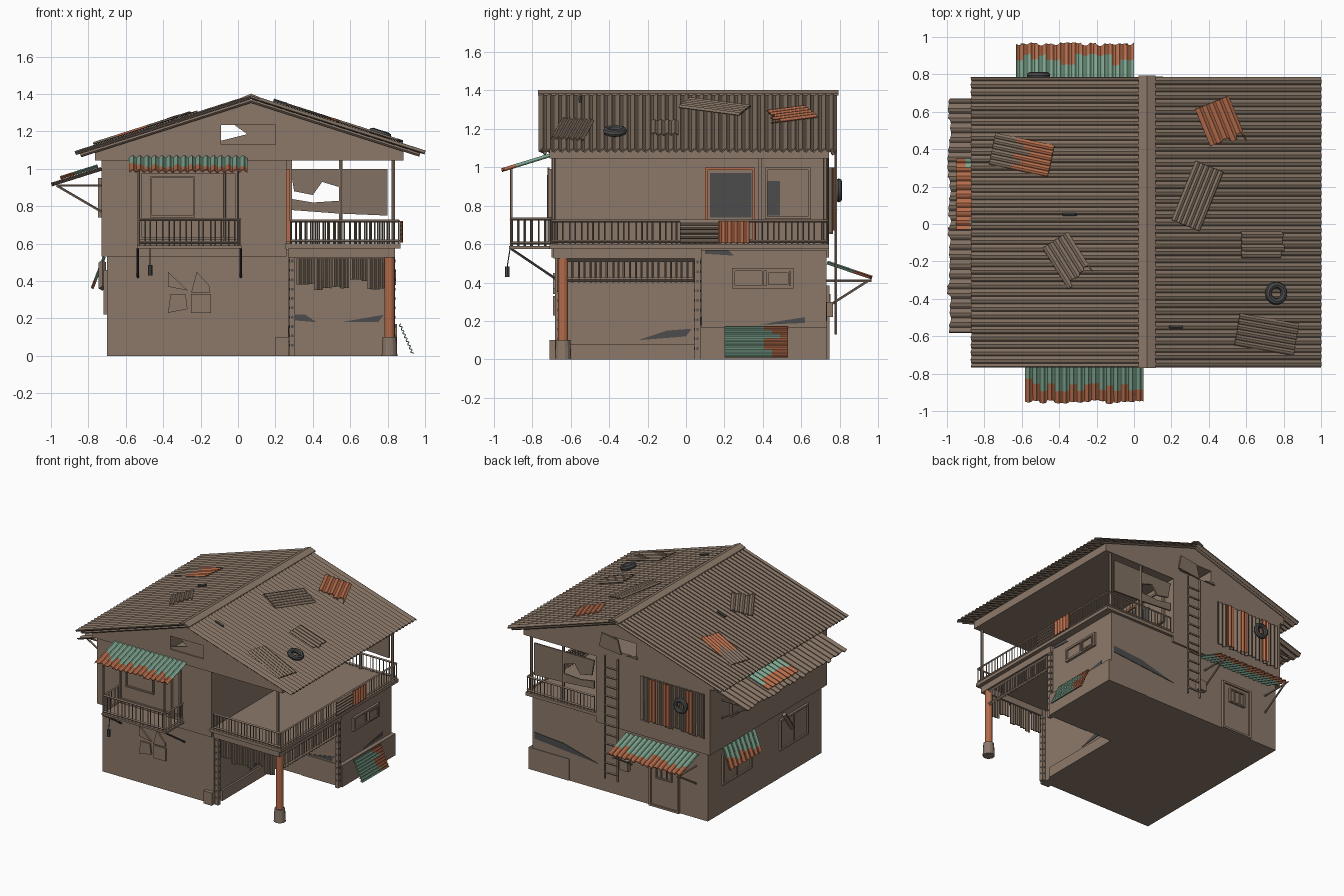
import bpy, bmesh, math, random
from mathutils import Vector as V, Matrix as M

if "Cube" in bpy.data.objects:
    bpy.data.objects.remove(bpy.data.objects["Cube"])
random.seed(4)

def material(name, r, g, b):
    m = bpy.data.materials.new(name)
    m.diffuse_color = [((c / 255 + .055) / 1.055) ** 2.4 for c in (r, g, b)] + [1]
    m.use_nodes = True
    m.node_tree.nodes["Principled BSDF"].inputs["Base Color"].default_value = m.diffuse_color
    return m
WALL = material("weathered_brown", 140, 121, 106)
TIN = material("roof_tin_brown", 130, 113, 98)
TEAL = material("faded_teal", 126, 165, 143)
RUST = material("rust_orange", 180, 108, 75)
DARK = material("charcoal", 76, 76, 77)

def finish(name, bm, *mats):
    bmesh.ops.recalc_face_normals(bm, faces=bm.faces)
    me = bpy.data.meshes.new(name)
    bm.to_mesh(me); bm.free()
    ob = bpy.data.objects.new(name, me)
    for m in mats: me.materials.append(m)
    bpy.context.collection.objects.link(ob)
    return ob

def boxes(name, mat, *bs):
    bm = bmesh.new()
    for x0, x1, y0, y1, z0, z1 in bs:
        bmesh.ops.create_cube(bm, size=1, matrix=M.Translation(((x0+x1)/2, (y0+y1)/2, (z0+z1)/2))
                              @ M.Diagonal((abs(x1-x0), abs(y1-y0), abs(z1-z0), 1)))
    return finish(name, bm, mat)

def bars(name, mat, r, *segs, n=5, r2=None):
    bm = bmesh.new()
    for p, q in segs:
        p, q = V(p), V(q)
        bmesh.ops.create_cone(bm, cap_ends=True, segments=n, radius1=r, radius2=r2 or r, depth=(q-p).length,
            matrix=M.Translation((p+q)/2) @ (q-p).to_track_quat('Z', 'Y').to_matrix().to_4x4())
    return finish(name, bm, mat)

def plates(name, mat, ax, at, d, *polys):
    # polygons extruded along x, y or z
    bm = bmesh.new()
    for poly in polys:
        vs = []
        for a, b in poly:
            c = [a, b]; c.insert('xyz'.index(ax), at); vs.append(bm.verts.new(c))
        f = bm.faces.new(vs)
        ex = bmesh.ops.extrude_face_region(bm, geom=[f])['geom']
        off = [0, 0, 0]; off['xyz'.index(ax)] = d
        bmesh.ops.translate(bm, verts=[g for g in ex if isinstance(g, bmesh.types.BMVert)], vec=off)
    return finish(name, bm, mat)

def sheet(name, o, u, v, waves, amp=.006, mat=TIN, rust=2, hem=0, thick=.006):
    # corrugated sheet: waves along u, ribs along v, jagged rust beyond a fraction of v
    o, u, v = V(o), V(u), V(v)
    n, bm, rows, cols = u.cross(v).normalized(), bmesh.new(), 8 if rust < 1 else 1, waves * 4
    grid, cut, end = [], 0, 1
    for i in range(cols + 1):
        if i % 4 == 0: end = 1 - random.random() * hem
        w = n * amp * math.cos(i * math.pi / 2 + .5)
        grid.append([bm.verts.new(o + u * i / cols + v * (j / rows) * end + w) for j in range(rows + 1)])
    for i in range(cols):
        if i % 4 == 0: cut = rust + random.uniform(-.13, .13)
        for j in range(rows):
            f = bm.faces.new((grid[i][j], grid[i+1][j], grid[i+1][j+1], grid[i][j+1]))
            f.material_index = int((j + .5) / rows > cut)
    ob = finish(name, bm, mat, RUST)
    s = ob.modifiers.new("thickness", 'SOLIDIFY'); s.thickness = thick; s.offset = 0
    return ob

def slab(ax, at, d, a0, a1, z0, z1):
    return (at, at+d, a0, a1, z0, z1) if ax == 'x' else (a0, a1, at, at+d, z0, z1)

def window(name, ax, at, s, a0, a1, z0, z1, frame=WALL, pane=WALL, mull=1, t=.015):
    f = s * .018
    bs = [slab(ax, at, f, a0, a0+t, z0, z1), slab(ax, at, f, a1-t, a1, z0, z1),
          slab(ax, at, f, a0+t, a1-t, z0, z0+t), slab(ax, at, f, a0+t, a1-t, z1-t, z1)]
    for k in range(mull):
        m = a0 + (a1-a0) * (k+1) / (mull+1)
        bs.append(slab(ax, at, f*.8, m-t/3, m+t/3, z0+t, z1-t))
    boxes(name + "_frame", frame, *bs)
    boxes(name + "_pane", pane, slab(ax, at, s*.006, a0+t, a1-t, z0+t, z1-t))

def railing(name, p, q, z0, z1, n, r=.004):
    p, q = V((*p, 0)), V((*q, 0))
    at = lambda t, z: p.lerp(q, t) + V((0, 0, z))
    bars(name + "_slats", WALL, r, *[(at(t, z0), at(t, z1)) for t in
         [min(1, max(0, (k + random.uniform(-.15, .15)) / n)) for k in range(n + 1)]], n=4)
    bars(name + "_rails", WALL, r*2, *[(at(0, z), at(1, z)) for z in (z0+.015, z1)], n=4)

# main walls
plates("lower_walls", WALL, 'z', 0, .57, [(-.7, -.68), (.27, -.68), (.27, .08), (.82, .08), (.82, .73), (-.7, .73)])
boxes("upper_walls", WALL, (-.73, .26, -.7, .745, .53, 1.05))
boxes("plinth", WALL, (.5, .85, .075, .735, 0, .17), (.26, .285, -.6, .08, 0, .08), (.2, .27, -.71, -.68, 0, .1))
boxes("balcony_floor", WALL, (.25, .87, -.71, .745, .575, .6))
boxes("balcony_beams", WALL, (.27, .84, -.69, -.655, .525, .575), (.805, .84, -.655, .08, .525, .575))

# attic with an open vent running through it
attic = plates("attic_gable", WALL, 'y', -.71, 1.455, [(-.765, 1.045), (.885, 1.045), (.885, 1.105), (.07, 1.365), (-.765, 1.1)])
cut = boxes("vent_cutter", WALL, (-.09, .2, -1, 1, 1.13, 1.235))
cut.hide_render = True; cut.hide_viewport = True
bo = attic.modifiers.new("vent", 'BOOLEAN'); bo.object = cut; bo.solver = 'EXACT'
plates("front_vent_boards", WALL, 'y', -.7, .01, [(-.09, 1.13), (.2, 1.13), (.2, 1.235), (-.02, 1.235), (.05, 1.185), (-.09, 1.15)])
plates("back_vent_boards", TIN, 'y', .75, .012, [(.03, 1.12), (.22, 1.14), (.2, 1.25), (.06, 1.23)], [(-.11, 1.12), (-.02, 1.125), (-.1, 1.14)])

# corrugated roof, ridge cap and rafters
zr = lambda x: 1.385 - .32 * abs(x - .07)
for side, L in (("left", -.94), ("right", .93)):
    sheet(side + "_roof", (.07, -.765, 1.385), (0, 1.55, 0), (L, 0, -abs(L) * .32), 39, .008, thick=.008)
    xe = .07 + L * .97
    bars(side + "_rafters", WALL, .01, *[((.07, y, zr(.07) - .022), (xe, y, zr(xe) - .022)) for y in (-.735, .765)], n=4)
plates("ridge_cap", WALL, 'y', -.77, 1.565, [(.025, 1.383), (.07, 1.402), (.115, 1.383), (.115, 1.375), (.07, 1.39), (.025, 1.375)])

# loose patches lying on the roof
def patch(name, x, y, w, h, deg, waves, mat=TIN, rust=2, hem=0):
    c, s = math.cos(math.radians(deg)), math.sin(math.radians(deg))
    P = lambda a, b: V((x + a*c - b*s, y + a*s + b*c, zr(x + a*c - b*s) + .02))
    o = P(-w/2, -h/2)
    sheet(name, o, P(-w/2, h/2) - o, P(w/2, -h/2) - o, waves, .005, mat, rust, hem)
patch("roof_patch_1", -.6, .37, .32, .17, -12, 6, TIN, .45)
patch("roof_patch_2", -.35, -.2, .27, .16, -58, 5, hem=.25)
patch("roof_patch_3", .47, .52, .28, .19, -68, 5, RUST, hem=.3)
patch("roof_patch_4", .34, .15, .34, .16, 68, 6)
patch("roof_patch_5", .69, -.11, .23, .14, 0, 4, hem=.1)
patch("roof_patch_6", .71, -.59, .32, .17, -10, 6)
bars("roof_debris", DARK, .009, ((-.38, .05, zr(-.38)+.02), (-.31, .05, zr(-.31)+.02)), ((.19, -.55, zr(.19)+.02), (.26, -.55, zr(.26)+.02)))

# old tyres
for name, loc, rot in (("roof_tyre", (.76, -.37, zr(.76) + .025), (0, .31, 0)), ("wall_tyre", (-.51, .795, .88), (math.pi/2, 0, 0))):
    bpy.ops.mesh.primitive_torus_add(location=loc, rotation=rot, major_radius=.044, minor_radius=.018, major_segments=20, minor_segments=8)
    bpy.context.object.name = name
    bpy.context.object.data.materials.append(DARK)

# awnings and their brackets
sheet("front_awning", (-.58, -.7, 1.065), (.63, 0, 0), (0, -.26, -.08), 16, .008, TEAL, .65, .08)
sheet("back_awning", (-.63, .735, .505), (.63, 0, 0), (0, .235, -.08), 16, .008, TEAL, .65, .08)
sheet("left_awning", (-.73, -.58, 1.0), (0, 1.25, 0), (-.27, 0, -.085), 24, .008, TIN, 2, .08)
sheet("left_awning_patch", (-.75, -.03, 1.015), (0, .38, 0), (-.2, 0, -.063), 8, .007, TEAL, .6)
sheet("left_window_awning", (-.715, .18, .53), (0, .4, 0), (-.065, 0, -.17), 8, .006, TEAL, .65)
bars("back_awning_brackets", WALL, .007, *[s for x in (-.6, -.04) for s in
     (((x, .73, .41), (x, .965, .41)), ((x, .95, .41), (x, .73, .27)))])
bars("left_awning_brackets", WALL, .007, *[s for y in (-.5, .05, .6) for s in
     (((-.73, y, .91), (-.97, y, .91)), ((-.97, y, .91), (-.73, y, .77)))])

# front bay: window, ledge, railing, poles, struts, lantern
window("bay_window", 'y', -.7, -1, -.53, .0, .62, .99, mull=0)
window("bay_sash", 'y', -.705, -1, -.47, -.23, .74, .96, mull=0, t=.01)
boxes("bay_ledge", WALL, (-.54, .02, -.92, -.68, .575, .59))
railing("bay_rail_front", (-.53, -.91), (.01, -.91), .59, .73, 17)
for x in (-.53, .01):
    railing("bay_rail_side", (x, -.91), (x, -.7), .59, .73, 6)
bars("bay_poles", WALL, .007, ((-.53, -.91, .59), (-.53, -.91, 1.0)), ((.0, -.91, .59), (.0, -.91, 1.0)), ((-.07, -.715, .6), (-.07, -.715, 1.0)))
bars("bay_struts", DARK, .007, *[((x, -.91, .575), (x, -.68, .42)) for x in (-.535, .015)])
bars("lantern", DARK, .012, ((-.47, -.93, .43), (-.47, -.93, .485)), n=8)
bars("lantern_cord", DARK, .003, ((-.47, -.93, .485), (-.47, -.915, .58)))

# boarded front window
plates("front_window_boards", WALL, 'y', -.68, -.012, [(-.375, .37), (-.27, .35), (-.375, .45)], [(-.25, .34), (-.15, .34), (-.15, .37), (-.22, .45)],
       [(-.375, .23), (-.36, .33), (-.28, .33), (-.27, .25)], [(-.25, .23), (-.145, .23), (-.145, .33), (-.25, .33)])

# balcony railings and hung panels
railing("balcony_rail_front", (.28, -.7), (.86, -.7), .6, .72, 22)
railing("balcony_rail_right", (.86, -.7), (.86, .735), .6, .72, 46)
railing("balcony_rail_back", (.28, .735), (.86, .735), .6, .72, 20)
sheet("rail_panel_tin", (.873, -.03, .605), (0, 0, .115), (0, .2, 0), 5)
sheet("rail_panel_rust", (.873, .17, .605), (0, .16, 0), (0, 0, .115), 5, mat=RUST)
bars("balcony_posts", WALL, .011, *[((x, y, .6), (x, y, 1.05)) for x, y in ((.83, -.69), (.83, .725), (.55, .73))], n=6)

# broken screen at the back of the balcony
plates("broken_screen", TIN, 'y', .725, .012, [(.56, .76), (.8, .75), (.8, 1.0), (.56, 1.0)],
       [(.28, .78), (.55, .76), (.55, .83), (.4, .82), (.28, .84)], [(.3, .88), (.4, .86), (.45, .93), (.55, .9), (.55, 1.0), (.28, 1.0)])

# curtains of tin below the balcony
for k, L in enumerate((.14, .17, .16, .12, .17)):
    sheet("porch_tin_strip", (.315 + k*.095, -.665, .52), (.088, 0, 0), (0, 0, -L), 4, .005, hem=.08)
railing("porch_side_screen", (.82, -.62), (.82, .04), .4, .52, 22, .006)

# porch supports
bars("porch_post", RUST, .027, ((.81, -.64, .1), (.81, -.64, .575)), n=14)
bars("porch_post_foot", WALL, .043, ((.81, -.64, 0), (.81, -.64, .1)), n=14, r2=.038)
for x, y in ((.29, -.665), (.825, .06)):
    boxes("porch_pillar", WALL, (x-.014, x+.014, y-.016, y+.016, 0, .575))
    boxes("pillar_holes", DARK, *[(x-.006, x+.006, y-.018, y+.018, z/20, z/20+.014) for z in range(1, 11)],
          *[(x-.016, x+.016, y-.006, y+.006, z/20, z/20+.014) for z in range(1, 11)])

# balcony door and window
window("balcony_door", 'x', .26, 1, .1, .36, .61, 1.0, RUST, WALL, 0)
boxes("door_glass", DARK, (.26, .269, .125, .34, .74, .97))
window("balcony_window", 'x', .26, 1, .41, .65, .73, 1.0, WALL, WALL, 0)
boxes("window_glass", DARK, (.26, .269, .425, .49, .75, .93))
boxes("door_jamb", WALL, (.26, .29, .375, .395, .6, 1.05))

# lower windows
window("right_window", 'x', .82, 1, .24, .56, .37, .475, mull=1)
window("right_window_sash", 'x', .826, 1, .42, .54, .38, .46, mull=0, t=.01)
window("left_window_back", 'x', -.7, -1, .2, .56, .22, .46)
window("left_window_front", 'x', -.7, -1, -.5, -.15, .22, .46)
window("left_upper_window", 'x', -.73, -1, -.4, .5, .74, .95, mull=2)
bars("hanging_shutter", TIN, .02, ((-.725, -.18, .5), (-.725, -.28, .36)), n=4)

# leaning sheet at the plinth: rust on the back end
sheet("leaning_sheet", (.865, .2, .17), (.07, 0, -.16), (0, .33, 0), 8, .006, TEAL, .75)

# back wall: shutters, door, ladder, meter box
sheet("back_shutter_tin", (-.69, .755, 1.0), (.55, 0, 0), (0, 0, -.35), 16, .008, TIN, 2, .06)
for x in (-.6, -.4, -.28):
    sheet("back_shutter_rust", (x, .766, 1.0), (.06, 0, 0), (0, 0, -.33), 2, .006, RUST)
window("back_door", 'y', .73, 1, -.46, -.2, 0, .385, mull=0)
window("back_door_light", 'y', .735, 1, -.4, -.26, .23, .34, mull=2, t=.01)
boxes("meter_box", WALL, (-.03, .04, .73, .765, .22, .3))
bars("ladder", WALL, .008, *[((x, .78, .13), (x, .78, 1.09)) for x in (.045, .155)],
     *[((.045, .78, .18 + k*.075), (.155, .78, .18 + k*.075)) for k in range(12)])

# dark damp stains
plates("porch_stain_left", DARK, 'x', .27, .004, [(-.25, .1), (.0, .12), (.03, .16), (-.1, .15)], [(-.6, .55), (-.35, .545), (-.4, .57), (-.6, .57)])
plates("porch_stain_back", DARK, 'y', .08, -.004, [(.3, .19), (.42, .18), (.36, .22), (.3, .22)], [(.55, .18), (.75, .18), (.78, .22)], [(.3, .55), (.48, .55), (.44, .57), (.3, .57)])
plates("right_stain", DARK, 'x', .82, .004, [(.38, .18), (.62, .19), (.62, .22), (.52, .205)], [(.1, .55), (.25, .54), (.22, .57), (.1, .57)])
plates("back_stain", DARK, 'y', .73, .004, [(.25, .2), (.8, .25), (.8, .3), (.55, .28)])
